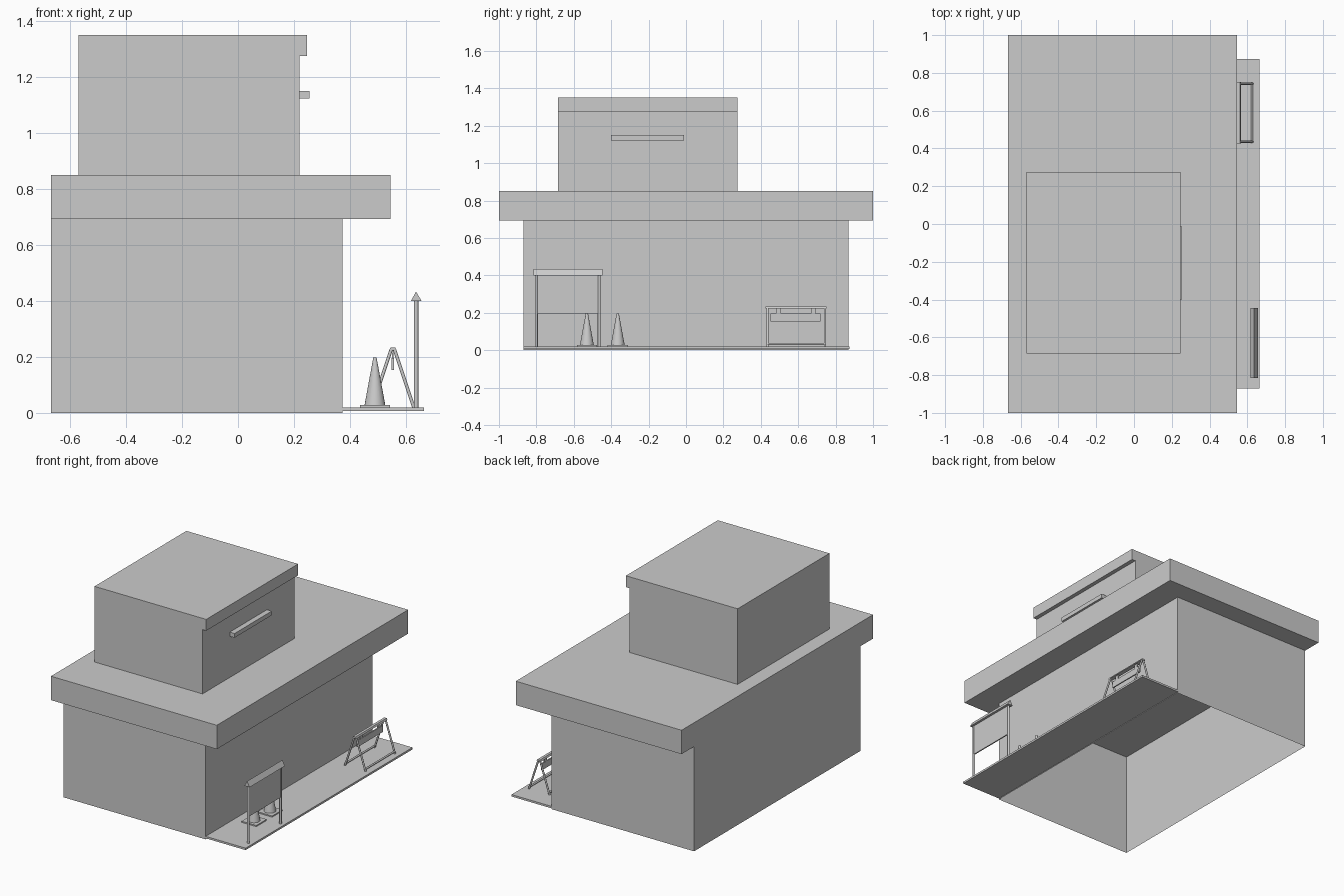
import bpy, bmesh, math
from mathutils import Vector

cube = bpy.data.objects.get("Cube")
if cube:
    bpy.data.objects.remove(cube, do_unlink=True)

grey = bpy.data.materials.new("plain_grey")
grey.use_nodes = True
grey.diffuse_color = (0.6, 0.6, 0.6, 1)
grey.node_tree.nodes["Principled BSDF"].inputs["Base Color"].default_value = (0.6, 0.6, 0.6, 1)


def finish(name, bm):
    bmesh.ops.recalc_face_normals(bm, faces=bm.faces)
    mesh = bpy.data.meshes.new(name)
    bm.to_mesh(mesh)
    bm.free()
    mesh.materials.append(grey)
    obj = bpy.data.objects.new(name, mesh)
    bpy.context.collection.objects.link(obj)
    return obj


def extrude_y(name, profile, y0, y1):
    """Extrude an x-z outline along y."""
    bm = bmesh.new()
    face = bm.faces.new([bm.verts.new((x, y0, z)) for x, z in profile])
    grown = bmesh.ops.extrude_face_region(bm, geom=[face], use_keep_orig=True)
    moved = [v for v in grown["geom"] if isinstance(v, bmesh.types.BMVert)]
    bmesh.ops.translate(bm, verts=moved, vec=(0, y1 - y0, 0))
    return finish(name, bm)


def box(name, x, y, z):
    return extrude_y(name, [(x[0], z[0]), (x[1], z[0]), (x[1], z[1]), (x[0], z[1])], *y)


def rod(name, start, end, r0, r1=None, sides=12):
    """Round bar or cone between two points."""
    start, end = Vector(start), Vector(end)
    axis = end - start
    bm = bmesh.new()
    bmesh.ops.create_cone(bm, cap_ends=True, segments=sides, radius1=r0,
                          radius2=r0 if r1 is None else r1, depth=axis.length)
    bmesh.ops.rotate(bm, verts=bm.verts, matrix=axis.to_track_quat("Z", "Y").to_matrix())
    bmesh.ops.translate(bm, verts=bm.verts, vec=(start + end) / 2)
    obj = finish(name, bm)
    bpy.ops.object.select_all(action="DESELECT")
    obj.select_set(True)
    bpy.context.view_layer.objects.active = obj
    bpy.ops.object.shade_smooth_by_angle(angle=math.radians(40))
    return obj


# Lower storey: hollow shell, open underneath
walls = box("lower_walls", (-0.668, 0.373), (-0.87, 0.87), (0, 0.692))
bm = bmesh.new()
bm.from_mesh(walls.data)
open_ends = [f for f in bm.faces if abs(f.normal.z) > 0.9]
bmesh.ops.delete(bm, geom=open_ends, context="FACES_ONLY")
bm.to_mesh(walls.data)
bm.free()

# Overhanging flat roof and upper storey with a lip along one side
box("roof_slab", (-0.668, 0.545), (-1, 1), (0.692, 0.85))
extrude_y("upper_storey", [(-0.57, 0.85), (0.22, 0.85), (0.22, 1.275),
                           (0.247, 1.275), (0.247, 1.35), (-0.57, 1.35)], -0.685, 0.275)
box("window_ledge", (0.22, 0.255), (-0.4, -0.012), (1.122, 1.15))

# Pavement
box("pavement", (0.373, 0.665), (-0.87, 0.873), (0.007, 0.02))

# Traffic cones
for i, y in enumerate((-0.53, -0.365), 1):
    box(f"cone_base_{i}", (0.436, 0.543), (y - 0.054, y + 0.054), (0.008, 0.028))
    rod(f"cone_{i}", (0.489, y, 0.028), (0.489, y, 0.197), 0.037, 0.006, 24)

# Notice board with a small gabled cap
for side, y in (("front", -0.8), ("back", -0.464)):
    rod(f"board_post_{side}", (0.636, y, 0.008), (0.636, y, 0.402), 0.008)
box("board_panel", (0.632, 0.64), (-0.795, -0.469), (0.195, 0.4))
extrude_y("board_cap", [(0.617, 0.399), (0.656, 0.399), (0.636, 0.433)], -0.815, -0.446)

# A-frame stand with a hanging panel
apex = 0.553
for end, y in (("front", 0.436), ("back", 0.743)):
    for side, s in (("left", 1), ("right", -1)):
        rod(f"stand_leg_{end}_{side}", (apex + s * 0.078, y, 0.01),
            (apex + s * 0.006, y, 0.226), 0.006)
for side, s in (("left", 1), ("right", -1)):
    rod(f"stand_foot_bar_{side}", (apex + s * 0.072, 0.436, 0.033),
        (apex + s * 0.072, 0.743, 0.033), 0.006)
extrude_y("stand_top_bar", [(apex - 0.014, 0.222), (apex + 0.014, 0.222),
                            (apex + 0.009, 0.233), (apex - 0.009, 0.233)], 0.426, 0.752)
box("hanging_panel", (apex - 0.004, apex + 0.004), (0.453, 0.718), (0.153, 0.196))
for end, y in (("front", 0.495), ("back", 0.68)):
    box(f"panel_hanger_{end}", (apex - 0.003, apex + 0.003), (y - 0.013, y + 0.013), (0.194, 0.223))
